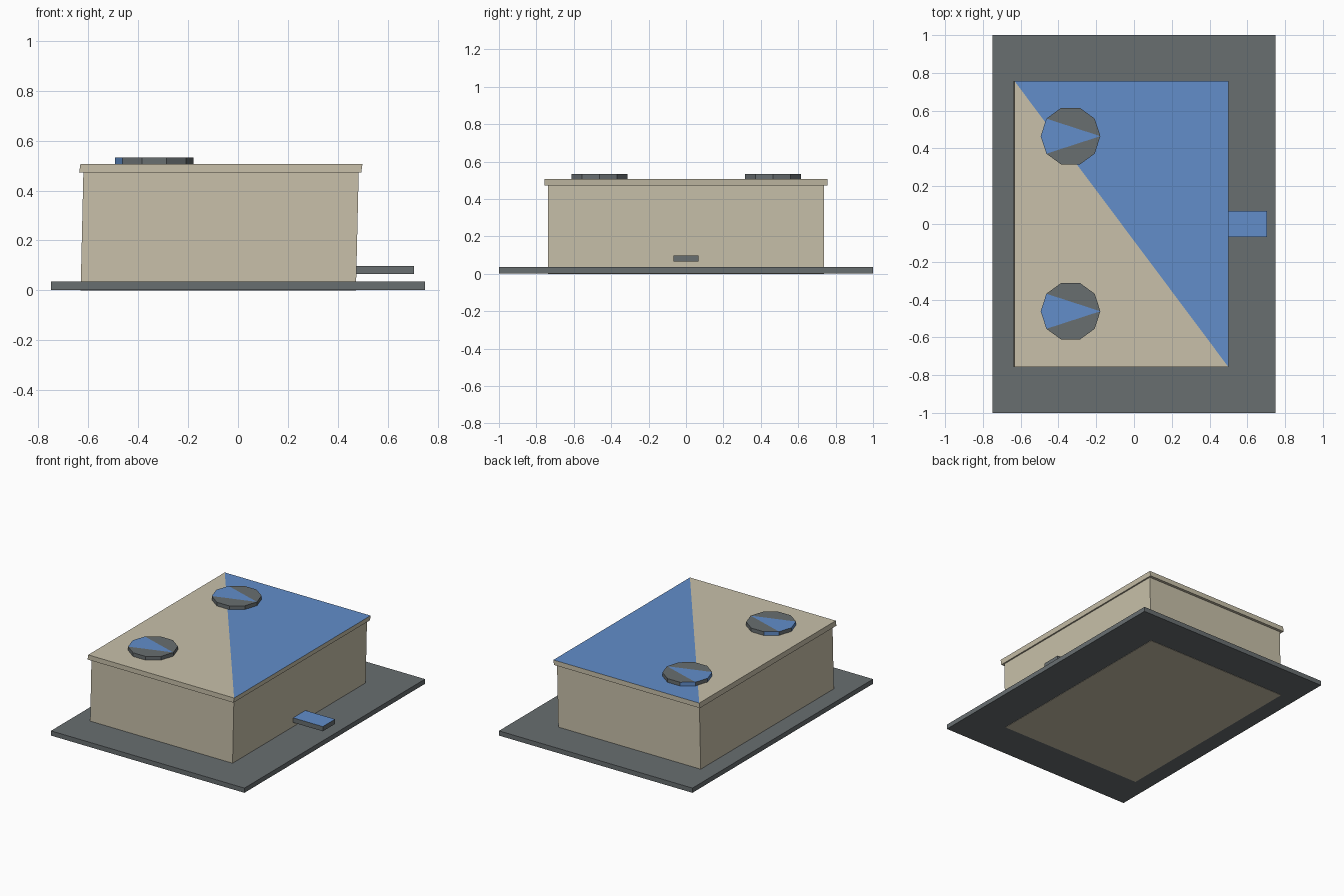
import bpy
import bmesh
from math import cos, sin, pi

cube = bpy.data.objects.get("Cube")
if cube:
    bpy.data.objects.remove(cube, do_unlink=True)


def material(name, rgb):
    mat = bpy.data.materials.new(name)
    mat.use_nodes = True
    mat.diffuse_color = (*rgb, 1)
    mat.node_tree.nodes["Principled BSDF"].inputs["Base Color"].default_value = (*rgb, 1)
    return mat


beige = material("beige", (0.58, 0.53, 0.40))
blue = material("blue", (0.122, 0.27, 0.59))
gray = material("slate gray", (0.138, 0.156, 0.163))


def prism(name, outline, z0, z1, mats, lean=0.0, fan=False, paint=None):
    """Extrude an outline upward, leaning the top in x; paint picks a slot per face."""
    bm = bmesh.new()
    low = [bm.verts.new((x, y, z0)) for x, y in outline]
    high = [bm.verts.new((x + lean, y, z1)) for x, y in outline]
    n = len(outline)
    bm.faces.new(low[::-1])
    for i in range(n):
        j = (i + 1) % n
        side = bm.faces.new((low[i], low[j], high[j], high[i]))
        side.material_index = paint("side", i) if paint else 0
    # A fanned top is split into triangles that meet at the first corner
    tops = [(high[0], high[i], high[i + 1]) for i in range(1, n - 1)] if fan else [high]
    for i, corners in enumerate(tops):
        top = bm.faces.new(corners)
        top.material_index = paint("top", i) if paint else 0
    mesh = bpy.data.meshes.new(name)
    bm.to_mesh(mesh)
    bm.free()
    for mat in mats:
        mesh.materials.append(mat)
    obj = bpy.data.objects.new(name, mesh)
    bpy.context.collection.objects.link(obj)
    return obj


def rect(x0, x1, y):
    # Starts at the right front corner so the fan split follows the roof diagonal
    return [(x1, -y), (x1, y), (x0, y), (x0, -y)]


# Ground slab and the slightly leaning walls that rest in it
prism("ground_slab", rect(-0.75, 0.75, 1.0), 0.002, 0.035, [gray])
prism("walls", rect(-0.631, 0.473, 0.737), 0.0, 0.475, [beige], lean=0.011)

# Overhanging roof, one diagonal half blue
prism("roof", rect(-0.637, 0.494, 0.756), 0.472, 0.506, [beige, blue], lean=0.005,
      fan=True, paint=lambda kind, i: int(kind == "top" and i == 0))

# Side step
prism("side_step", rect(0.465, 0.705, 0.068), 0.065, 0.098, [gray, blue],
      paint=lambda kind, i: int(kind == "top"))


# Ten-sided roof vents with a blue wedge on top and two blue rim faces
def vent_paint(kind, i):
    return int(i in ((3, 4) if kind == "top" else (3, 5)))


for name, y in (("front_vent", -0.462), ("back_vent", 0.465)):
    ring = [(-0.336 + 0.158 * cos(k * pi / 5), y + 0.158 * sin(k * pi / 5)) for k in range(10)]
    prism(name, ring, 0.5, 0.532, [gray, blue], fan=True, paint=vent_paint)
